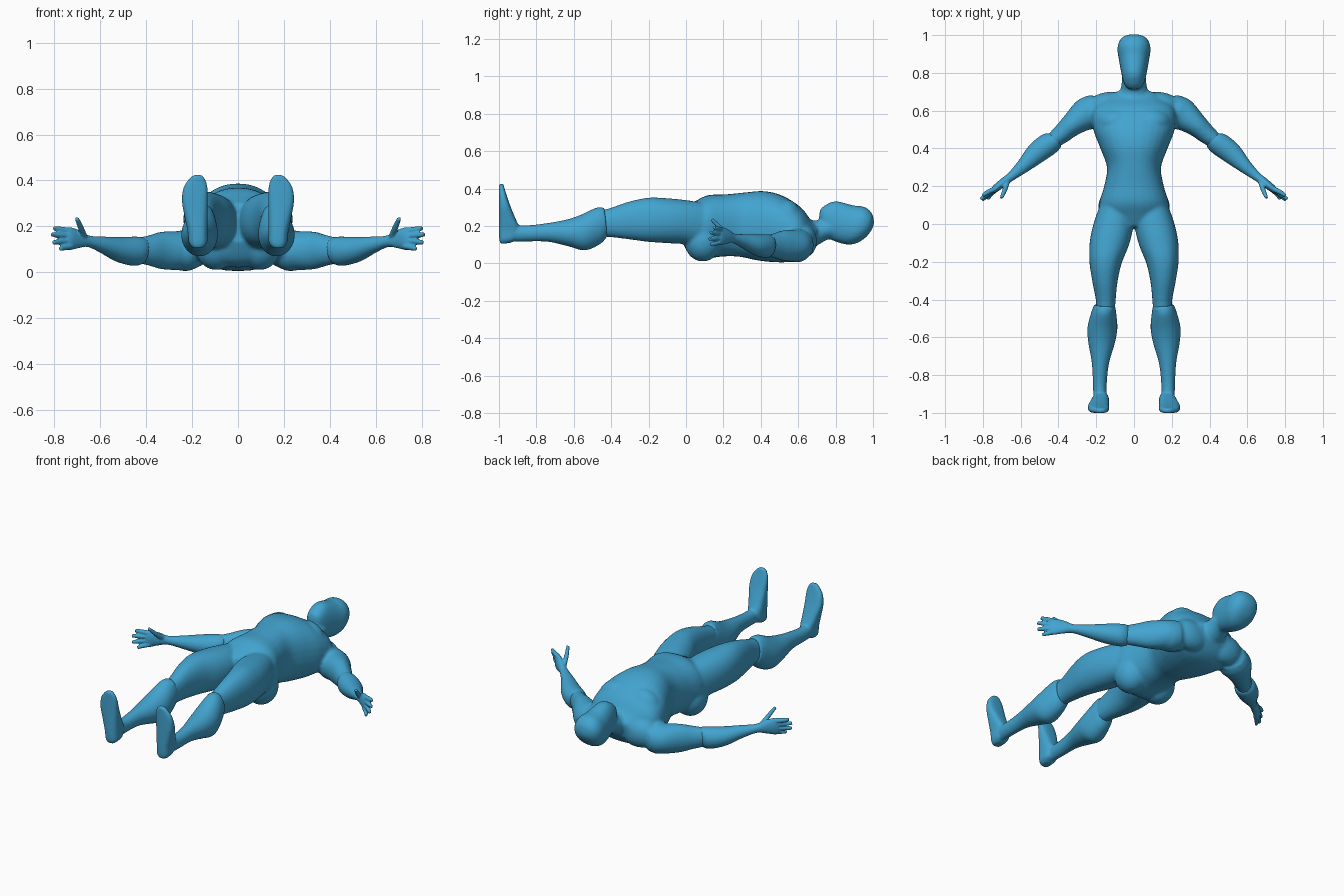
import bpy
import bmesh
import math
from mathutils import Vector

cube = bpy.data.objects.get("Cube")
if cube:
    bpy.data.objects.remove(cube, do_unlink=True)

blue = bpy.data.materials.new("Body blue")
blue.use_nodes = True
colour = (0.055, 0.37, 0.63, 1)
blue.diffuse_color = colour
shader = blue.node_tree.nodes["Principled BSDF"]
shader.inputs["Base Color"].default_value = colour
shader.inputs["Roughness"].default_value = 0.6

SIDES = 32
STEPS = 5


def smooth_stations(stations):
    """Catmull-Rom interpolation through the cross-section stations."""
    points = [Vector(station) for station in stations]
    result = []
    for i in range(len(points) - 1):
        before = points[max(i - 1, 0)]
        start, end = points[i], points[i + 1]
        after = points[min(i + 2, len(points) - 1)]
        for step in range(STEPS):
            t = step / STEPS
            bend = (end - before) * t
            bend += (before * 2 - start * 5 + end * 4 - after) * t ** 2
            bend += (start * 3 - before - end * 3 + after) * t ** 3
            result.append(start + bend / 2)
    result.append(points[-1])
    return result


def signed_power(value, power):
    return math.copysign(abs(value) ** power, value)


def loft(bm, stations, up=(0, 0, 1), square=2.0, mirror=1):
    """Skin superellipse sections given as (x, y, z, half width, half height)."""
    rows = smooth_stations(stations)
    direction = Vector(rows[-1][:3]) - Vector(rows[0][:3])
    across = direction.cross(Vector(up)).normalized()
    upward = across.cross(direction).normalized()
    rings = []
    for row in rows:
        ring = []
        for k in range(SIDES):
            angle = math.tau * k / SIDES
            point = Vector(row[:3])
            point += across * row[3] * signed_power(math.cos(angle), 2 / square)
            point += upward * row[4] * signed_power(math.sin(angle), 2 / square)
            point.x *= mirror
            ring.append(bm.verts.new(point))
        rings.append(ring)
    faces = [bm.faces.new(rings[0]), bm.faces.new(rings[-1])]
    for low, high in zip(rings, rings[1:]):
        for k in range(SIDES):
            n = (k + 1) % SIDES
            faces.append(bm.faces.new((low[k], low[n], high[n], high[k])))
    bmesh.ops.recalc_face_normals(bm, faces=faces)


def muscle(bm, centre, radii, mirror=1):
    """Add one ellipsoid of muscle mass."""
    made = bmesh.ops.create_uvsphere(bm, u_segments=24, v_segments=16, radius=1)
    for vert in made["verts"]:
        vert.co = Vector(c + r * v for c, r, v in zip(centre, radii, vert.co))
        vert.co.x *= mirror
    faces = {face for vert in made["verts"] for face in vert.link_faces}
    bmesh.ops.recalc_face_normals(bm, faces=list(faces))


def finish(bm, name, voxel, rounds):
    """Fuse the overlapping masses into one smooth skin."""
    mesh = bpy.data.meshes.new(name)
    bm.to_mesh(mesh)
    bm.free()
    mesh.materials.append(blue)
    body_part = bpy.data.objects.new(name, mesh)
    bpy.context.collection.objects.link(body_part)
    fuse = body_part.modifiers.new("Fuse", "REMESH")
    fuse.mode = "VOXEL"
    fuse.voxel_size = voxel
    fuse.use_smooth_shade = True
    relax = body_part.modifiers.new("Relax", "SMOOTH")
    relax.factor = 0.5
    relax.iterations = rounds
    bpy.context.view_layer.objects.active = body_part
    body_part.select_set(True)
    for modifier in (fuse.name, relax.name):
        bpy.ops.object.modifier_apply(modifier=modifier)
    for polygon in body_part.data.polygons:
        polygon.use_smooth = True
    body_part.select_set(False)


def along_y(rows):
    """Turn (y, half width, lowest z, highest z) into centred stations."""
    return [(0, y, (lo + hi) / 2, w, (hi - lo) / 2) for y, w, lo, hi in rows]


# Torso, neck and head
body = bmesh.new()
loft(body, along_y([
    (-.02, .07, .13, .3), (.03, .16, .05, .33), (.1, .185, .02, .365),
    (.2, .158, .035, .37), (.3, .143, .035, .38), (.4, .178, .015, .387),
    (.5, .215, .005, .362), (.6, .22, .01, .3), (.66, .16, .04, .23),
    (.7, .1, .09, .2)]), square=2.3)
loft(body, along_y([
    (.62, .1, .06, .25), (.7, .075, .1, .23), (.76, .064, .13, .24),
    (.84, .06, .13, .25)]))
loft(body, along_y([
    (.715, .025, .255, .29), (.735, .047, .2, .315), (.78, .063, .135, .335),
    (.87, .08, .1, .313), (.93, .088, .103, .305), (.975, .073, .135, .275),
    (.995, .045, .17, .24), (1.003, .015, .195, .215)]), square=2.2)

for side in (1, -1):
    # Chest, trapezius, shoulder and buttock masses
    muscle(body, (.09, .54, .23), (.11, .08, .11), side)
    muscle(body, (.12, .63, .12), (.12, .07, .09), side)
    muscle(body, (.23, .59, .095), (.09, .09, .09), side)
    muscle(body, (.095, .09, .12), (.095, .1, .11), side)
    # Upper arm
    loft(body, [
        (.18, .62, .1, .08, .08), (.25, .585, .095, .085, .085),
        (.33, .525, .095, .062, .082), (.38, .48, .095, .052, .068),
        (.435, .435, .095, .042, .055)], mirror=side)
    # Thigh
    loft(body, [
        (.09, .12, .2, .08, .12), (.108, 0, .22, .104, .118),
        (.13, -.1, .228, .104, .12), (.151, -.2, .233, .086, .118),
        (.155, -.3, .23, .068, .102), (.15, -.41, .218, .052, .077),
        (.152, -.47, .21, .05, .07)], square=2.2, mirror=side)
finish(body, "torso_head_and_thighs", .009, 6)

for side, label in ((1, "left"), (-1, "right")):
    # Calf and foot
    shin = bmesh.new()
    loft(shin, [
        (.156, -.43, .22, .055, .078), (.16, -.47, .2, .066, .098),
        (.167, -.55, .165, .079, .096), (.172, -.63, .162, .07, .073),
        (.178, -.74, .165, .045, .05), (.181, -.86, .16, .036, .043),
        (.178, -.96, .165, .036, .05)], mirror=side)
    loft(shin, [
        (.175, -.965, .107, .022, .025), (.174, -.95, .13, .04, .048),
        (.176, -.945, .18, .044, .056), (.182, -.957, .24, .05, .044),
        (.188, -.971, .31, .056, .03), (.185, -.981, .37, .052, .02),
        (.178, -.987, .41, .032, .014), (.176, -.988, .425, .012, .012)],
        up=(0, 1, 0), square=2.8, mirror=side)
    # Kneecap rim
    muscle(shin, (.155, -.455, .265), (.045, .022, .032), side)
    finish(shin, label + "_calf_and_foot", .006, 4)

    # Forearm and palm
    arm = bmesh.new()
    loft(arm, [
        (.415, .445, .093, .046, .058), (.45, .425, .092, .06, .064),
        (.52, .372, .1, .056, .054), (.59, .304, .12, .037, .036),
        (.65, .252, .135, .024, .025), (.69, .222, .143, .022, .038),
        (.73, .19, .146, .02, .05), (.75, .175, .147, .014, .045)], mirror=side)
    # Fingers, from index to little, then the thumb
    fingers = [
        ((.735, .187, .18), (.775, .168, .187), (.802, .15, .192)),
        ((.735, .187, .158), (.78, .155, .162), (.812, .132, .165)),
        ((.735, .187, .135), (.778, .15, .133), (.805, .125, .13)),
        ((.725, .187, .115), (.755, .16, .108), (.775, .132, .102)),
        ((.67, .225, .155), (.685, .178, .195), (.702, .138, .235))]
    for joints in fingers:
        radii = (.014, .0125, .009)
        loft(arm, [(*joint, r, r) for joint, r in zip(joints, radii)],
             mirror=side)
    finish(arm, label + "_forearm_and_hand", .0045, 3)
